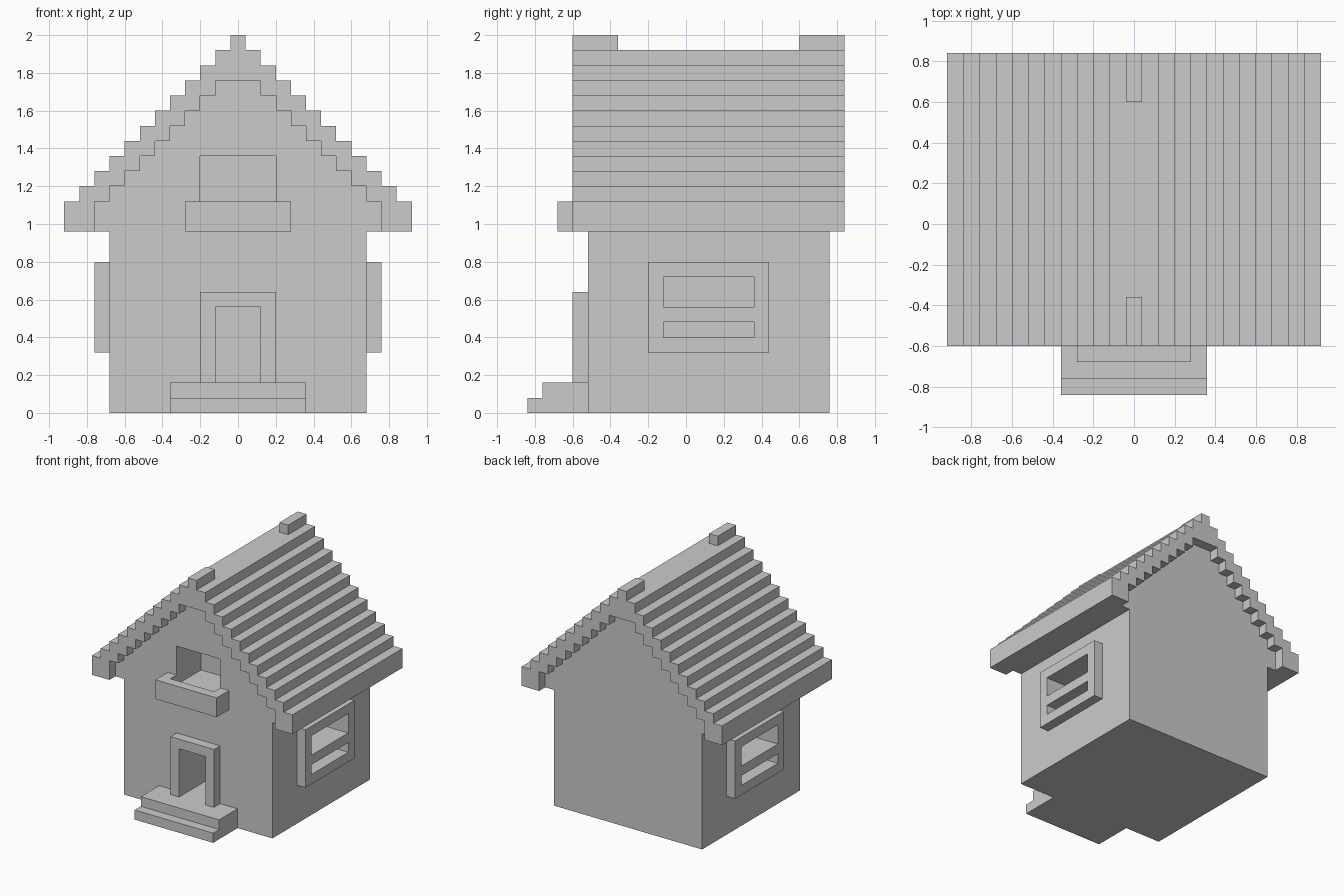
import bpy, bmesh

if "Cube" in bpy.data.objects:
    bpy.data.objects.remove(bpy.data.objects["Cube"])

S = 0.08  # size of one stepped block


def finish(name, bm):
    bmesh.ops.recalc_face_normals(bm, faces=bm.faces)
    mesh = bpy.data.meshes.new(name)
    bm.to_mesh(mesh)
    bm.free()
    obj = bpy.data.objects.new(name, mesh)
    bpy.context.collection.objects.link(obj)
    return obj


def boxes(name, *bounds):
    """One object from boxes given as ((x0, x1), (y0, y1), (z0, z1))."""
    bm = bmesh.new()
    for b in bounds:
        verts = bmesh.ops.create_cube(bm, size=1)["verts"]
        for v in verts:
            for i, (lo, hi) in enumerate(b):
                v.co[i] = hi if v.co[i] > 0 else lo
    return finish(name, bm)


def extrude_profile(name, points, y0, y1):
    """Extrude an x-z outline along y."""
    bm = bmesh.new()
    face = bm.faces.new([bm.verts.new((x, y0, z)) for x, z in points])
    new = bmesh.ops.extrude_face_region(bm, geom=[face])["geom"]
    bmesh.ops.translate(bm, vec=(0, y1 - y0, 0),
                        verts=[v for v in new if isinstance(v, bmesh.types.BMVert)])
    return finish(name, bm)


def stair(x, levels):
    """Right-hand stepped roof line, from the eave up."""
    pts = [(x, 0.96)]
    for i in range(levels):
        pts.append((x - S * i, 1.12 + S * i))
        if i < levels - 1:
            pts.append((x - S * (i + 1), 1.12 + S * i))
    return pts


def flip(pts):
    return [(-x, z) for x, z in reversed(pts)]


def mirror_x(obj):
    obj.modifiers.new("mirror", 'MIRROR').use_axis[0] = True
    return obj


inner, outer = stair(0.76, 9), stair(0.92, 11)

# House body with stepped gables
wall = [(0.68, 0), (0.68, 0.96)] + inner
body = extrude_profile("house_walls", wall + flip(wall), -0.52, 0.76)

# Stepped roof shell, overhanging both gables
extrude_profile("roof", outer + flip(outer) + [p for p in flip(inner)[::-1]] + inner[::-1],
                -0.60, 0.84)

# Ridge end caps
for name, y in (("front_ridge_cap", -0.60), ("back_ridge_cap", 0.60)):
    boxes(name, ((-0.04, 0.04), (y, y + 0.24), (1.92, 2.0)))

# Recesses for the door, balcony opening and side windows
front_cut = boxes("front_recess_cutter",
                  ((-0.12, 0.12), (-0.7, -0.20), (0.16, 0.56)),
                  ((-0.20, 0.20), (-0.7, -0.20), (1.04, 1.36)))
side_cut = mirror_x(boxes("window_recess_cutter",
                          ((0.36, 0.80), (-0.12, 0.36), (0.40, 0.48)),
                          ((0.36, 0.80), (-0.12, 0.36), (0.56, 0.72))))
for cutter in (front_cut, side_cut):
    cutter.hide_render = True
    cutter.display_type = 'WIRE'
    mod = body.modifiers.new("recess", 'BOOLEAN')
    mod.operation = 'DIFFERENCE'
    mod.solver = 'EXACT'
    mod.object = cutter

# Window frames with a cross bar, on both sides
X = (0.68, 0.76)
mirror_x(boxes("window_frames",
               (X, (-0.20, -0.12), (0.32, 0.80)),
               (X, (0.36, 0.44), (0.32, 0.80)),
               (X, (-0.12, 0.36), (0.32, 0.40)),
               (X, (-0.12, 0.36), (0.48, 0.56)),
               (X, (-0.12, 0.36), (0.72, 0.80))))

# Door frame
Y = (-0.60, -0.52)
boxes("door_frame",
      ((-0.20, -0.12), Y, (0.16, 0.64)),
      ((0.12, 0.20), Y, (0.16, 0.64)),
      ((-0.12, 0.12), Y, (0.56, 0.64)))

# Balcony floor with a low rim
boxes("balcony",
      ((-0.28, 0.28), (-0.68, -0.52), (0.96, 1.04)),
      ((-0.28, 0.28), (-0.68, -0.60), (1.04, 1.12)),
      ((-0.28, -0.20), Y, (1.04, 1.12)),
      ((0.20, 0.28), Y, (1.04, 1.12)))

# Door steps
boxes("lower_step", ((-0.36, 0.36), (-0.84, -0.52), (0, 0.08)))
boxes("upper_step", ((-0.36, 0.36), (-0.76, -0.52), (0.08, 0.16)))
